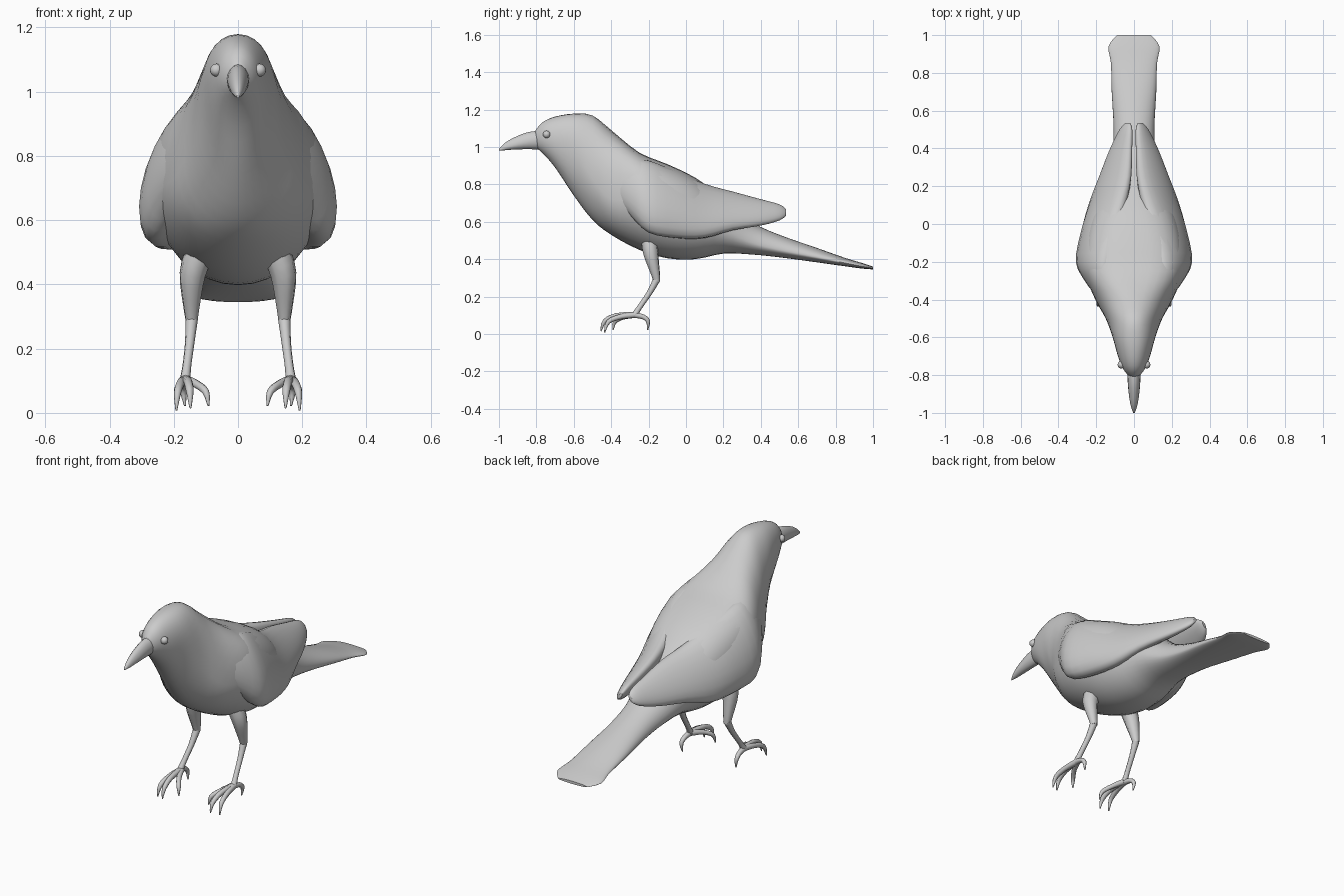
import bpy, bmesh, math
from mathutils import Vector

if "Cube" in bpy.data.objects:
    bpy.data.objects.remove(bpy.data.objects["Cube"], do_unlink=True)

GREY = (0.6, 0.6, 0.6, 1.0)
mat = bpy.data.materials.new("plain grey")
mat.use_nodes = True
mat.diffuse_color = GREY
mat.node_tree.nodes["Principled BSDF"].inputs["Base Color"].default_value = GREY


def finish(ob, angle=50):
    """Give the part its colour and smooth shading."""
    ob.data.materials.clear()
    ob.data.materials.append(mat)
    bpy.ops.object.select_all(action='DESELECT')
    ob.select_set(True)
    bpy.context.view_layer.objects.active = ob
    bpy.ops.object.shade_smooth_by_angle(angle=math.radians(angle))


def refine(rows, steps):
    """Catmull-Rom interpolation through a list of section rows."""
    out = []
    for i in range(len(rows) - 1):
        a, b, c, d = (Vector(rows[max(0, min(len(rows) - 1, i + k))]) for k in (-1, 0, 1, 2))
        for s in range(steps):
            t = s / steps
            out.append(b + t / 2 * (c - a + t * (2*a - 5*b + 4*c - d + t * (3*b - a - 3*c + d))))
    return out + [Vector(rows[-1])]


def loft(name, rings):
    """Skin a series of closed rings and cap both ends."""
    bm = bmesh.new()
    loops = [[bm.verts.new(p) for p in ring] for ring in rings]
    n = len(loops[0])
    for r0, r1 in zip(loops, loops[1:]):
        for i in range(n):
            j = (i + 1) % n
            bm.faces.new((r0[i], r0[j], r1[j], r1[i]))
    bm.faces.new(loops[0])
    bm.faces.new(loops[-1])
    bmesh.ops.recalc_face_normals(bm, faces=bm.faces)
    me = bpy.data.meshes.new(name)
    bm.to_mesh(me)
    bm.free()
    ob = bpy.data.objects.new(name, me)
    bpy.context.collection.objects.link(ob)
    finish(ob)


def turn(n):
    return [2 * math.pi * i / n for i in range(n)]


def upright_ring(y, top, bottom, half, mid, power, n=32):
    """Egg-shaped section, widest at height mid; a low power squares the upper half."""
    ring = []
    for a in turn(n):
        c, s = math.cos(a), math.sin(a)
        if s > 0:
            c, s = math.copysign(abs(c) ** power, c), s ** power
        ring.append((half * c, y, mid + s * ((top - mid) if s > 0 else (mid - bottom))))
    return ring


def wing_ring(side, y, cx, cz, tall, thick, tilt, n=20):
    """Elliptical section leaning in towards the spine."""
    t = math.radians(tilt)
    ring = []
    for a in turn(n):
        u, v = tall * math.sin(a), thick * math.cos(a)
        ring.append((side * (cx + v * math.cos(t) - u * math.sin(t)), y,
                     cz + v * math.sin(t) + u * math.cos(t)))
    return ring


def tube(name, side, points):
    """Tapered tube through (x, y, z, radius) points."""
    cu = bpy.data.curves.new(name, 'CURVE')
    cu.dimensions = '3D'
    cu.bevel_depth = 1.0
    cu.bevel_resolution = 2
    cu.use_fill_caps = True
    sp = cu.splines.new('POLY')
    path = refine(points, 3)
    sp.points.add(len(path) - 1)
    for p, (x, y, z, r) in zip(sp.points, path):
        p.co = (side * x, y, z, 1)
        p.radius = max(r, 0.001)
    ob = bpy.data.objects.new(name, cu)
    bpy.context.collection.objects.link(ob)
    bpy.ops.object.select_all(action='DESELECT')
    ob.select_set(True)
    bpy.context.view_layer.objects.active = ob
    bpy.ops.object.convert(target='MESH')
    finish(bpy.context.view_layer.objects.active)


# Head, body and tail: y, top, bottom, half width, widest height, squareness
body = [
    (-.81, 1.08, 1.0, .022, 1.04, 1), (-.77, 1.13, .97, .056, 1.05, 1),
    (-.7, 1.162, .89, .085, 1.03, .95), (-.6, 1.178, .74, .113, .99, .9),
    (-.5, 1.168, .61, .15, .83, .95), (-.4, 1.09, .53, .205, .72, .95),
    (-.25, .97, .45, .262, .72, .72), (-.1, .908, .405, .258, .67, .72),
    (.05, .835, .4, .222, .62, .8), (.2, .725, .43, .165, .56, 1),
    (.35, .6, .425, .12, .49, 1), (.5, .53, .41, .108, .45, 1),
    (.7, .46, .383, .118, .41, 1), (.85, .407, .362, .122, .38, 1),
    (.94, .38, .35, .135, .362, 1), (1.0, .36, .345, .09, .352, 1)]
loft("body_and_tail", [upright_ring(*r) for r in refine(body, 3)])

# Beak
beak = [(-.74, 1.09, .985, .036, 1.045, 1), (-.84, 1.08, .988, .033, 1.03, 1.1),
        (-.92, 1.05, .986, .025, 1.01, 1.1), (-.97, 1.02, .982, .015, .995, 1),
        (-1.0, .99, .98, .004, .985, 1)]
loft("beak", [upright_ring(*r, n=16) for r in refine(beak, 3)])

# Folded wing: y, centre x, centre z, half height, half thickness, lean
wing = [
    (-.48, .1, .85, .04, .01, 12), (-.4, .145, .83, .095, .035, 14),
    (-.3, .185, .785, .155, .066, 16), (-.2, .205, .735, .203, .086, 18),
    (-.05, .177, .69, .19, .086, 22), (.1, .14, .658, .163, .07, 30),
    (.25, .1, .658, .125, .05, 38), (.4, .068, .65, .085, .035, 38),
    (.5, .043, .65, .05, .022, 35), (.535, .033, .65, .02, .008, 35)]

# Leg and toes: x, y, z, radius
thigh = [(.12, -.195, .5, .045), (.142, -.188, .43, .041),
         (.145, -.165, .33, .026), (.144, -.155, .28, .018)]
shin = [(.144, -.155, .295, .02), (.15, -.195, .22, .015),
        (.16, -.25, .14, .014), (.165, -.275, .1, .018)]
toes = {
    "outer_toe": [(.165, -.27, .102, .016), (.178, -.35, .092, .014),
                  (.188, -.415, .065, .012), (.192, -.435, .008, .003)],
    "middle_toe": [(.163, -.27, .102, .016), (.156, -.37, .098, .014),
                   (.15, -.435, .068, .012), (.148, -.455, .015, .003)],
    "inner_toe": [(.16, -.27, .102, .016), (.13, -.335, .09, .013),
                  (.1, -.38, .065, .011), (.092, -.39, .022, .003)],
    "back_toe": [(.165, -.28, .102, .016), (.168, -.23, .092, .013),
                 (.17, -.203, .068, .011), (.165, -.205, .022, .003)],
}

for side, label in ((1, "left"), (-1, "right")):
    loft(label + "_wing", [wing_ring(side, *r) for r in refine(wing, 3)])
    tube(label + "_thigh", side, thigh)
    tube(label + "_shin", side, shin)
    for toe, path in toes.items():
        tube(label + "_" + toe, side, path)
    # Eye
    bpy.ops.mesh.primitive_uv_sphere_add(segments=16, ring_count=10, radius=.02,
                                         location=(side * .067, -.745, 1.067))
    eye = bpy.context.object
    eye.name = label + "_eye"
    finish(eye)
